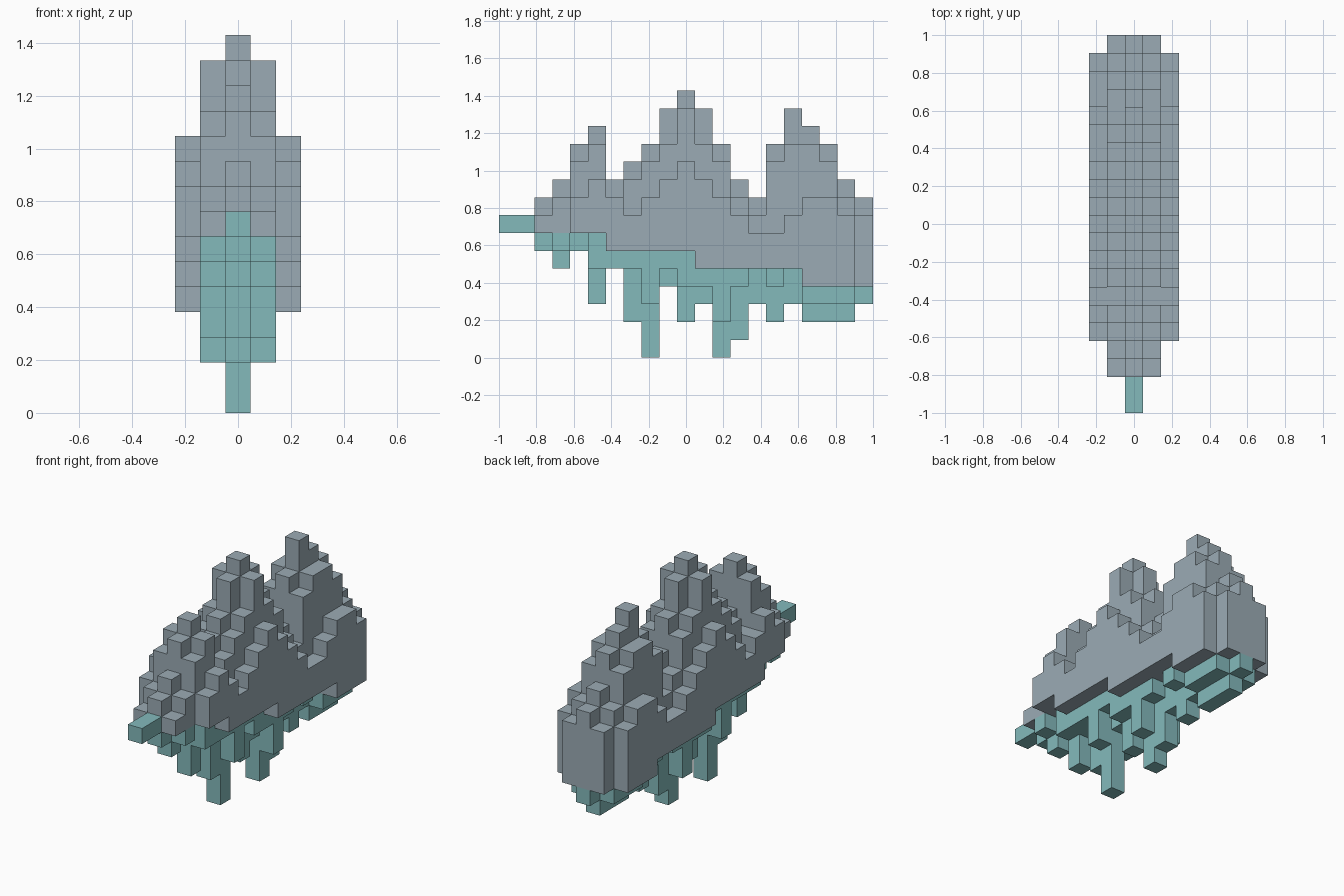
import bpy, bmesh, math
from mathutils import Vector

cube = bpy.data.objects.get("Cube")
if cube:
    bpy.data.objects.remove(cube, do_unlink=True)

CELL = 2 / 21  # the long side is 21 blocks


def make_material(name, rgb):
    m = bpy.data.materials.new(name)
    m.use_nodes = True
    m.diffuse_color = (*rgb, 1)
    bsdf = next(n for n in m.node_tree.nodes if n.type == 'BSDF_PRINCIPLED')
    bsdf.inputs["Base Color"].default_value = (*rgb, 1)
    bsdf.inputs["Roughness"].default_value = 0.8
    return m


slate = make_material("slate grey", (0.33, 0.41, 0.46))
teal = make_material("soft teal", (0.23, 0.49, 0.50))

# Block heights along y for each slice: (first block, tops, bottoms)
# Central slice
center = (2, [9, 10, 12, 13, 10, 11, 12, 14, 15, 14, 12, 10, 9, 12, 14, 13, 12, 10, 9],
          [6, 5, 6, 3, 5, 2, 0, 4, 2, 3, 0, 1, 3, 2, 3, 2, 2, 2, 3])
# Slices beside it
middle = (2, [8, 9, 11, 12, 9, 10, 11, 12, 14, 12, 11, 9, 8, 11, 12, 12, 11, 9, 8],
          [7, 6, 7, 5, 5, 5, 3, 5, 4, 4, 2, 4, 5, 4, 5, 3, 3, 3, 4])
# Outermost slices
outer = (4, [9, 10, 9, 8, 9, 10, 11, 10, 9, 8, 7, 7, 8, 9, 9, 8], None)


def waterline(j):
    """Height in blocks where the grey upper part begins."""
    return 7 if j < 6 else 6 if j < 11 else 5 if j < 17 else 4


# Fill the block grid, mirrored about the middle slice
upper, lower = set(), set()
for distance, (start, tops, bottoms) in enumerate((center, middle, outer)):
    for i, top in enumerate(tops):
        j = start + i
        base = waterline(j)
        bottom = bottoms[i] if bottoms else base
        for x in {-distance, distance}:
            for z in range(bottom, top):
                (upper if z >= base else lower).add((x, j, z))
# Tip projecting at the front
lower |= {(0, 0, 7), (0, 1, 7)}

everything = upper | lower


def build(name, blocks, material):
    """Make only the exposed faces of a set of blocks, merged into flat panels."""
    bm = bmesh.new()
    for block in sorted(blocks):
        c = Vector((block[0], block[1] - 10, block[2] + 0.5))
        for axis in range(3):
            for sign in (-1, 1):
                near = list(block)
                near[axis] += sign
                if tuple(near) in everything:
                    continue
                u, v = Vector((0, 0, 0)), Vector((0, 0, 0))
                n = Vector((0, 0, 0))
                n[axis] = sign * 0.5
                u[(axis + 1) % 3] = 0.5
                v[(axis + 2) % 3] = 0.5 * sign
                bm.faces.new([bm.verts.new((c + n + a * u + b * v) * CELL)
                              for a, b in ((-1, -1), (1, -1), (1, 1), (-1, 1))])
    bmesh.ops.remove_doubles(bm, verts=bm.verts, dist=CELL * 0.01)
    bmesh.ops.dissolve_limit(bm, angle_limit=math.radians(1),
                             verts=bm.verts, edges=bm.edges)
    mesh = bpy.data.meshes.new(name)
    bm.to_mesh(mesh)
    bm.free()
    mesh.materials.append(material)
    obj = bpy.data.objects.new(name, mesh)
    bpy.context.collection.objects.link(obj)


# Grey stepped peaks and teal stepped underside
build("stepped_peaks", upper, slate)
build("stepped_underside", lower, teal)
